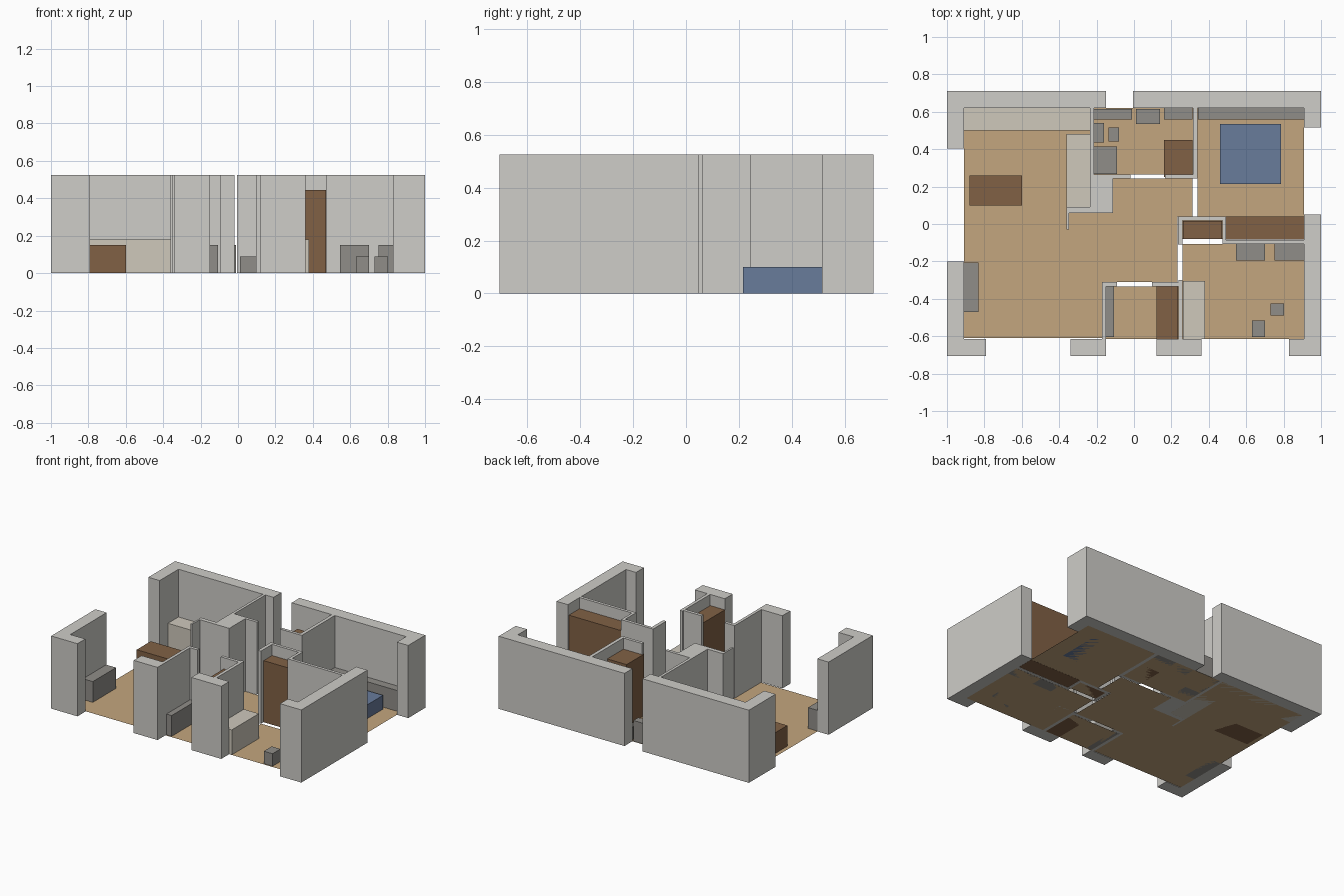
import bpy, bmesh

if "Cube" in bpy.data.objects:
    bpy.data.objects.remove(bpy.data.objects["Cube"])


def material(name, rgb):
    m = bpy.data.materials.new(name)
    m.diffuse_color = (*rgb, 1)
    m.use_nodes = True
    m.node_tree.nodes["Principled BSDF"].inputs["Base Color"].default_value = m.diffuse_color
    return m


TAN = material("floor_tan", (0.55, 0.38, 0.21))
BROWN = material("brown_wood", (0.22, 0.12, 0.06))
BLUE = material("bed_blue", (0.14, 0.20, 0.33))
PALE = material("pale_counter", (0.62, 0.58, 0.50))
DARK = material("mid_grey", (0.28, 0.27, 0.25))
WALL = material("wall_grey", (0.62, 0.61, 0.58))


def prism(name, outline, height, mat):
    """Flat outline, extruded upward when height is above zero."""
    bm = bmesh.new()
    face = bm.faces.new([bm.verts.new((x, y, 0)) for x, y in outline])
    face.normal_update()
    if face.normal.z < 0:
        face.normal_flip()
    if height:
        ext = bmesh.ops.extrude_face_region(bm, geom=[face], use_keep_orig=True)
        for v in ext["geom"]:
            if isinstance(v, bmesh.types.BMVert):
                v.co.z = height
        bmesh.ops.recalc_face_normals(bm, faces=bm.faces)
    me = bpy.data.meshes.new(name)
    bm.to_mesh(me)
    bm.free()
    me.materials.append(mat)
    bpy.context.collection.objects.link(bpy.data.objects.new(name, me))


def box(name, x0, x1, y0, y1, height, mat):
    prism(name, [(x0, y0), (x1, y0), (x1, y1), (x0, y1)], height, mat)


H = 0.525      # wall height
TALL = 0.445   # wardrobes
COUNTER = 0.18
MID = 0.15     # cabinets, tables
LOW = 0.09     # stools

# Room floors
prism("living_floor", [(-.91, -.61), (-.172, -.61), (-.172, -.31), (.232, -.31), (.232, .04),
                       (.313, .04), (.313, .242), (-.112, .242), (-.112, .06), (-.36, .06),
                       (-.36, .088), (-.235, .088), (-.235, .62), (-.91, .62)], 0, TAN)
box("bedroom_floor", .34, .91, .04, .62, 0, TAN)
box("back_room_floor", -.215, .315, .265, .62, 0, TAN)
box("study_floor", .26, .91, -.615, -.108, 0, TAN)
box("hall_floor", -.15, .237, -.615, -.335, 0, TAN)
box("closet_floor", .26, .472, -.08, .02, 0, TAN)

# Thick outer walls
prism("back_left_wall", [(-1, .71), (-1, .405), (-.91, .405), (-.91, .62), (-.15, .62), (-.15, .71)], H, WALL)
prism("back_right_wall", [(-.005, .71), (-.005, .62), (.91, .62), (.91, .515), (1, .515), (1, .71)], H, WALL)
prism("right_wall", [(1, .05), (.91, .05), (.91, -.615), (.83, -.615), (.83, -.705), (1, -.705)], H, WALL)
prism("left_wall", [(-1, -.2), (-1, -.705), (-.79, -.705), (-.79, -.615), (-.91, -.615), (-.91, -.2)], H, WALL)
box("front_wall_left", -.34, -.15, -.705, -.615, H, WALL)
box("front_wall_right", .12, .36, -.705, -.615, H, WALL)

# Thin inner walls
prism("kitchen_wall", [(-.36, -.03), (-.347, -.03), (-.347, .06), (-.112, .06), (-.112, .243),
                       (-.02, .243), (-.02, .265), (-.215, .265), (-.215, .62), (-.235, .62),
                       (-.235, .09), (-.36, .09)], H, WALL)
prism("bedroom_wall", [(.165, .243), (.34, .243), (.34, .62), (.315, .62), (.315, .265), (.165, .265)], H, WALL)
prism("closet_wall", [(.235, -.11), (.26, -.11), (.26, .018), (.472, .018), (.472, -.107),
                      (.91, -.107), (.91, -.085), (.492, -.085), (.492, .04), (.235, .04)], H, WALL)
prism("hall_left_wall", [(-.172, -.615), (-.15, -.615), (-.15, -.333), (-.092, -.333),
                         (-.092, -.31), (-.172, -.31)], H, WALL)
prism("hall_right_wall", [(.237, -.615), (.26, -.615), (.26, -.3), (.237, -.3), (.237, -.31),
                          (.095, -.31), (.095, -.333), (.237, -.333)], H, WALL)

# Furniture: name, x range, y range, height, material
for item in [
    ("back_counter", -.91, -.236, .5, .62, COUNTER, PALE),
    ("side_counter", -.36, -.236, .091, .48, COUNTER, PALE),
    ("study_counter", .261, .38, -.614, -.305, COUNTER, PALE),
    ("living_table", -.88, -.6, .1, .26, MID, BROWN),
    ("hall_wardrobe", .12, .236, -.614, -.334, TALL, BROWN),
    ("back_room_wardrobe", .16, .314, .25, .45, TALL, BROWN),
    ("closet_wardrobe", .261, .471, -.08, .017, TALL, BROWN),
    ("bedroom_wardrobe", .493, .909, -.084, .039, TALL, BROWN),
    ("bed", .46, .785, .215, .535, .1, BLUE),
    ("living_cabinet", -.91, -.832, -.47, -.205, MID, DARK),
    ("hall_cabinet", -.149, -.107, -.605, -.334, MID, DARK),
    ("study_cabinet_left", .545, .7, -.195, -.108, MID, DARK),
    ("study_cabinet_right", .75, .909, -.195, -.108, MID, DARK),
    ("bedroom_shelf", .341, .909, .56, .619, MID, DARK),
    ("window_bench", -.214, -.01, .56, .615, MID, DARK),
    ("back_room_seat", .01, .14, .535, .615, LOW, DARK),
    ("back_room_shelf", .16, .314, .56, .619, MID, DARK),
    ("back_room_desk", -.214, -.16, .435, .54, MID, DARK),
    ("back_room_stool", -.135, -.08, .44, .515, LOW, DARK),
    ("washer", -.214, -.09, .266, .415, MID, DARK),
    ("study_stool_front", .63, .7, -.605, -.515, LOW, DARK),
    ("study_stool_back", .73, .803, -.49, -.425, LOW, DARK),
]:
    box(*item)
